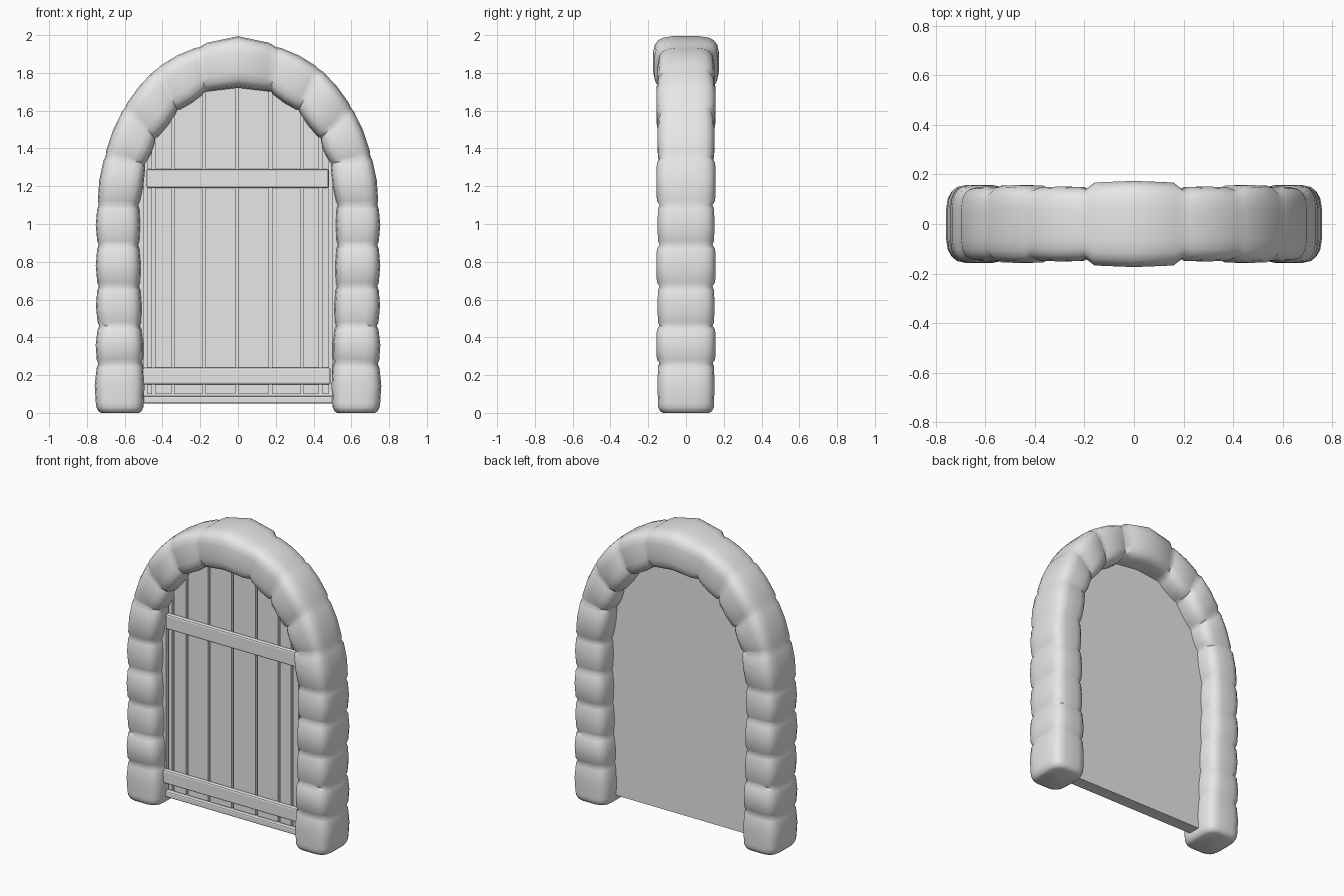
import bpy, bmesh, math
from mathutils import Vector

if "Cube" in bpy.data.objects:
    bpy.data.objects.remove(bpy.data.objects["Cube"], do_unlink=True)

grey = bpy.data.materials.new("plain_grey")
grey.use_nodes = True
grey.diffuse_color = (0.8, 0.8, 0.8, 1)
grey.node_tree.nodes["Principled BSDF"].inputs["Base Color"].default_value = (0.8, 0.8, 0.8, 1)


def finish(name, bm, smooth=None, bevel=0):
    bmesh.ops.recalc_face_normals(bm, faces=bm.faces)
    mesh = bpy.data.meshes.new(name)
    bm.to_mesh(mesh)
    bm.free()
    obj = bpy.data.objects.new(name, mesh)
    bpy.context.collection.objects.link(obj)
    mesh.materials.append(grey)
    if bevel:
        mod = obj.modifiers.new("soft_edges", "BEVEL")
        mod.width = bevel
        mod.segments = 2
    if smooth:
        bpy.ops.object.select_all(action="DESELECT")
        obj.select_set(True)
        bpy.context.view_layer.objects.active = obj
        bpy.ops.object.shade_smooth_by_angle(angle=math.radians(smooth))
    return obj


def prism(name, outline, y0, y1, bevel=0):
    """Extrude an outline given as (x, z) points from y0 to y1."""
    bm = bmesh.new()
    front = [bm.verts.new((x, y0, z)) for x, z in outline]
    back = [bm.verts.new((x, y1, z)) for x, z in outline]
    bm.faces.new(front)
    bm.faces.new(back[::-1])
    n = len(outline)
    for i in range(n):
        j = (i + 1) % n
        bm.faces.new((front[i], back[i], back[j], front[j]))
    return finish(name, bm, bevel=bevel)


def box(name, x0, x1, z0, z1, y0, y1, bevel=0):
    return prism(name, [(x0, z0), (x1, z0), (x1, z1), (x0, z1)], y0, y1, bevel)


# Joints between stones on one side: outer x, outer z, inner x, inner z
half = [(.75, .03, .50, .03), (.745, .26, .505, .27), (.74, .46, .515, .46),
        (.742, .67, .52, .67), (.742, .89, .525, .89), (.742, 1.10, .525, 1.10),
        (.705, 1.36, .49, 1.32), (.60, 1.62, .435, 1.45),
        (.43, 1.825, .32, 1.60), (.205, 1.94, .175, 1.695)]
joints = [(-a, b, -c, d) for a, b, c, d in half] + half[::-1]


def ring(bm, outer, inner, depth, scale=1.0, steps=20):
    """Rounded rectangular cross-section between an outer and an inner point."""
    mid, arm = (outer + inner) / 2, (outer - inner) / 2
    verts = []
    for k in range(steps):
        a = math.tau * (k + .5) / steps
        c, s = math.cos(a), math.sin(a)
        u = math.copysign(abs(c) ** .5, c) * scale
        v = math.copysign(abs(s) ** .5, s) * scale
        p = mid + arm * u
        verts.append(bm.verts.new((p.x, depth * v, p.z)))
    return verts


# Stone arch: one sweep, pinched at every joint and swollen in every stone
bm = bmesh.new()
pairs = [(Vector((a, 0, b)), Vector((c, 0, d))) for a, b, c, d in joints]
drop = Vector((0, 0, -.03))
rings = [ring(bm, pairs[0][0] + drop, pairs[0][1] + drop, .15, .80),
         ring(bm, pairs[0][0] + drop * .7, pairs[0][1] + drop * .7, .15, .92)]
key = len(half) - 1
for i in range(len(pairs) - 1):
    (o0, i0), (o1, i1) = pairs[i], pairs[i + 1]
    is_key = i == key
    depth = .165 if is_key else .148 + .006 * (i % 2)
    if i == 0:
        rings.append(ring(bm, o0, i0, depth))
    for t in (.1, .5, .9):
        o, n = o0.lerp(o1, t), i0.lerp(i1, t)
        out = (o - n).normalized()
        swell = 1 - (2 * t - 1) ** 2
        o = o + out * swell * (.055 if is_key else .012)
        n = n + out * swell * (.025 if is_key else -.008)
        rings.append(ring(bm, o, n, depth + (.01 * swell if is_key else .004 * swell)))
    if i < len(pairs) - 2:
        rings.append(ring(bm, o1, i1, .146, .965))
    else:
        rings.append(ring(bm, o1, i1, depth))
rings.append(ring(bm, pairs[-1][0] + drop * .7, pairs[-1][1] + drop * .7, .15, .92))
rings.append(ring(bm, pairs[-1][0] + drop, pairs[-1][1] + drop, .15, .80))
for a, b in zip(rings, rings[1:]):
    for k in range(len(a)):
        m = (k + 1) % len(a)
        bm.faces.new((a[k], a[m], b[m], b[k]))
bm.faces.new(rings[0])
bm.faces.new(rings[-1][::-1])
finish("stone_arch", bm, smooth=60)

# Door outline follows the inside of the arch, tucked slightly into the stone
edge = []
for o, n in pairs:
    p = n + (o - n).normalized() * .03
    edge.append((p.x, max(p.z, .05)))
prism("door_backing", edge, -.025, .03)


def top_height(x):
    crown = [p for p in edge if p[1] > 1.2]
    for (x0, z0), (x1, z1) in zip(crown, crown[1:]):
        if x0 <= x <= x1:
            return z0 + (z1 - z0) * (x - x0) / (x1 - x0)
    return 1.2


# Vertical planks with narrow gaps between them
gaps = [-.49, -.447, -.345, -.18, -.005, .172, .34, .437, .49]
for i, (a, b) in enumerate(zip(gaps, gaps[1:])):
    x0, x1 = a + .007, b - .007
    tops = [(x1 + (x0 - x1) * k / 6) for k in range(7)]
    prism("plank_%d" % (i + 1),
          [(x0, .10), (x1, .10)] + [(x, top_height(x)) for x in tops], -.05, -.02)

# Side rails and sill
for side, s in (("left", 1), ("right", -1)):
    xs = sorted((s * .497, s * .53))
    box("side_rail_" + side, xs[0], xs[1], .06, 1.2, -.055, -.02)
box("sill", -.52, .52, .05, .09, -.06, -.02, .008)

# Cross bands
box("upper_band", -.485, .48, 1.19, 1.29, -.08, -.045, .01)
box("lower_band", -.505, .49, .15, .24, -.08, -.045, .01)
